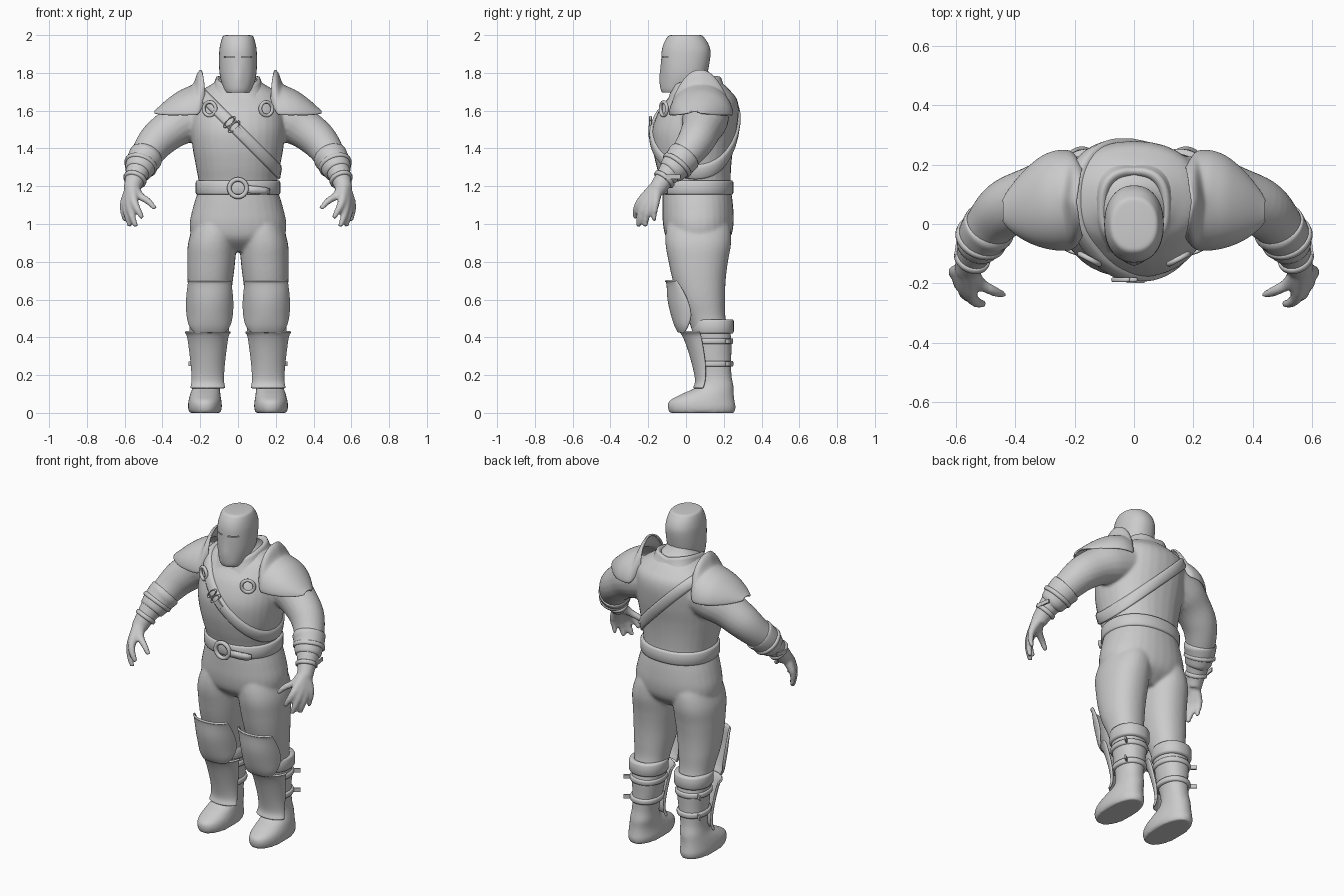
import bpy, bmesh
from math import sin, cos, pi, radians, copysign
from mathutils import Vector as V, Matrix, Euler
from mathutils.bvhtree import BVHTree

if "Cube" in bpy.data.objects:
    bpy.data.objects.remove(bpy.data.objects["Cube"])


def spline(keys, k=4):
    """Catmull-Rom interpolation of parameter tuples."""
    out = []
    for i in range(len(keys) - 1):
        p0, p1, p2, p3 = keys[max(i - 1, 0)], keys[i], keys[i + 1], keys[min(i + 2, len(keys) - 1)]
        for s in range(k):
            t = s / k
            out.append(tuple(.5 * (2 * b + (c - a) * t + (2 * a - 5 * b + 4 * c - d) * t * t
                             + (3 * b - a - 3 * c + d) * t ** 3) for a, b, c, d in zip(p0, p1, p2, p3)))
    return out + [tuple(keys[-1])]


def finish(ob, mirror=False, thick=0, subsurf=0):
    if mirror:
        ob.modifiers.new("mirror", 'MIRROR').use_mirror_merge = False
    if thick:
        m = ob.modifiers.new("thickness", 'SOLIDIFY')
        m.thickness, m.offset = thick, 0
    if subsurf:
        m = ob.modifiers.new("subsurf", 'SUBSURF')
        m.levels = m.render_levels = subsurf
    return ob


def grid(name, rows, closed=True, cap=True, **kw):
    """Skin between rows of points."""
    bm = bmesh.new()
    vs = [[bm.verts.new(p) for p in r] for r in rows]
    n = len(rows[0])
    for a, b in zip(vs, vs[1:]):
        for i in range(n if closed else n - 1):
            j = (i + 1) % n
            bm.faces.new((a[i], a[j], b[j], b[i]))
    if closed and cap:
        bm.faces.new(vs[0])
        bm.faces.new(vs[-1])
    bmesh.ops.recalc_face_normals(bm, faces=bm.faces)
    me = bpy.data.meshes.new(name)
    bm.to_mesh(me)
    bm.free()
    ob = bpy.data.objects.new(name, me)
    bpy.context.collection.objects.link(ob)
    me.shade_smooth()
    return finish(ob, **kw)


def ring(z, cx, cy, rx, ry, n=32, p=2.2):
    f = lambda c: copysign(abs(c) ** (2 / p), c)
    return [(cx + rx * f(cos(2 * pi * i / n)), cy + ry * f(sin(2 * pi * i / n)), z) for i in range(n)]


def loft(name, keys, k=4, p=2.2, **kw):
    return grid(name, [ring(*q, p=p) for q in spline(keys, k)], **kw)


def tube(name, keys, n=20, k=4, cap=True, **kw):
    """Round limb along (x, y, z, radius) keys."""
    pts = spline(keys, k)
    rows = []
    for i, q in enumerate(pts):
        t = V(pts[min(i + 1, len(pts) - 1)][:3]) - V(pts[max(i - 1, 0)][:3])
        rot = t.to_track_quat('Z', 'Y')
        rows.append([V(q[:3]) + rot @ V((q[3] * cos(2 * pi * j / n), q[3] * sin(2 * pi * j / n), 0)) for j in range(n)])
    return grid(name, rows, cap=cap, **kw)


def band(name, z0, z1, cx, cy, rx, ry, b=.014, **kw):
    e = min(.01, (z1 - z0) / 4)
    prof = [(-.015, z0), (b * .6, z0), (b, z0 + e), (b, z1 - e), (b * .6, z1), (-.015, z1)]
    return grid(name, [ring(z, cx, cy, rx + d, ry + d, 48) for d, z in prof], cap=False, **kw)


def plate(name, keys, cx, amax=85, thick=.012):
    """Curved front guard from (z, rx, cy, ry) keys."""
    rows = []
    for z, rx, cy, ry in spline(keys, 3):
        angles = [radians(-amax + 2 * amax * i / 16) for i in range(17)]
        rows.append([(cx + rx * sin(a), cy - ry * cos(a), z) for a in angles])
    return grid(name, rows, closed=False, mirror=True, thick=thick, subsurf=1)


def hoop(name, loc, R, r, rot=(pi / 2, 0, 0), scale=(1, 1, 1), mirror=False):
    bpy.ops.mesh.primitive_torus_add(major_radius=R, minor_radius=r, major_segments=32, minor_segments=10)
    ob = bpy.context.object
    ob.name = name
    ob.data.transform(Matrix.Translation(loc) @ Euler(rot).to_matrix().to_4x4() @ Matrix.Diagonal((*scale, 1)))
    ob.data.shade_smooth()
    return finish(ob, mirror)


def box(name, loc, size, rz=0, ry=0, mirror=False):
    bpy.ops.mesh.primitive_cube_add(size=1)
    ob = bpy.context.object
    ob.name = name
    ob.data.transform(Matrix.Translation(loc) @ Matrix.Rotation(rz, 4, 'Z') @ Matrix.Rotation(ry, 4, 'Y')
                      @ Matrix.Diagonal((*size, 1)))
    return finish(ob, mirror)


# Torso
torso = loft("body", [
    (.855, 0, .065, .13, .09), (.92, 0, .065, .235, .165), (1.0, 0, .065, .256, .187), (1.1, 0, .062, .235, .187),
    (1.2, 0, .055, .208, .182), (1.3, 0, .042, .222, .197), (1.4, 0, .037, .24, .213), (1.5, 0, .045, .25, .224),
    (1.6, 0, .068, .245, .212), (1.66, 0, .085, .235, .185), (1.7, 0, .085, .205, .155),
    (1.74, 0, .08, .14, .12), (1.78, 0, .05, .09, .09), (1.84, 0, .02, .07, .08)])
bvh = BVHTree.FromObject(torso, bpy.context.evaluated_depsgraph_get())

# Limbs, built on both sides and fused with the torso
parts = [torso]
for s in (1, -1):
    legk = [(0, .175, .085, .083, .172), (.03, .175, .083, .09, .18), (.065, .175, .085, .087, .172),
            (.10, .173, .115, .08, .138), (.14, .168, .155, .072, .097), (.2, .163, .155, .068, .086),
            (.3, .155, .145, .08, .095), (.4, .152, .14, .09, .1), (.5, .15, .11, .095, .1),
            (.6, .15, .085, .11, .122), (.7, .147, .07, .12, .14), (.8, .142, .065, .127, .157),
            (.9, .136, .065, .128, .174), (1.0, .115, .065, .115, .165), (1.1, .09, .06, .08, .12)]
    parts.append(loft("leg", [(q[0], s * q[1], *q[2:]) for q in legk]))
    arm = [(.16, .11, 1.58, .12), (.27, .10, 1.55, .122), (.35, .083, 1.505, .107), (.425, .055, 1.445, .099),
           (.475, .01, 1.38, .087), (.517, -.055, 1.31, .073), (.548, -.12, 1.23, .052), (.562, -.155, 1.18, .045)]
    digits = [[(.55, -.24, 1.12, .023), (.528, -.265, 1.07, .018), (.505, -.268, 1.03, .013)],
              [(.573, -.22, 1.105, .023), (.56, -.245, 1.04, .018), (.54, -.25, .985, .013)],
              [(.59, -.19, 1.10, .023), (.585, -.21, 1.04, .018), (.57, -.215, .985, .013)],
              [(.605, -.16, 1.11, .021), (.607, -.168, 1.06, .016), (.597, -.168, 1.015, .012)],
              [(.52, -.20, 1.15, .022), (.475, -.225, 1.12, .018), (.438, -.24, 1.08, .013)]]
    for keys in [arm] + [[(.56, -.155, 1.2, .035)] + d for d in digits]:
        parts.append(tube("limb", [(s * q[0], *q[1:]) for q in keys]))
bpy.ops.object.select_all(action='DESELECT')
for o in parts:
    o.select_set(True)
bpy.context.view_layer.objects.active = torso
bpy.ops.object.join()
m = torso.modifiers.new("fuse", 'REMESH')
m.mode, m.voxel_size, m.use_smooth_shade = 'VOXEL', .009, True
m = torso.modifiers.new("relax", 'SMOOTH')
m.factor, m.iterations = .5, 6

# Helmet with a front ridge and eye slits
rows = []
for q in spline([(1.695, 0, -.035, .066, .088), (1.72, 0, -.02, .08, .11), (1.8, 0, -.008, .098, .122),
                 (1.9, 0, .0, .1, .13), (1.95, 0, .0, .094, .12), (1.985, 0, -.002, .084, .1),
                 (1.997, 0, -.002, .075, .088), (2.0, 0, -.002, .06, .075)], 4):
    w = max(0, 1 - abs(q[0] - 1.77) / .1) * .012
    rows.append([(x, y - (w * max(0, 1 - abs(x) / .04) if y < 0 else 0), z) for x, y, z in ring(*q, n=48)])
helmet = grid("helmet", rows)
for s in (1, -1):
    cut = box("eye_slit_cutter", (s * .048, -.12, 1.885), (.062, .07, .006), rz=s * .3)
    cut.hide_render = True
    cut.hide_set(True)
    m = helmet.modifiers.new("slit", 'BOOLEAN')
    m.operation, m.object = 'DIFFERENCE', cut

# Collar, low in front and high behind
rows = []
for d, h in [(.05, -.05), (.03, -.02), (.017, .02), (.012, .035), (.0, .04), (-.012, .03), (-.016, -.03)]:
    rows.append([(x, y, 1.705 + h + .2 * (y - .05) + .25 * abs(x)) for x, y, z in ring(0, 0, .055, .105 + d, .12 + d, 48, 2.6)])
grid("collar", rows, cap=False)

# Shoulder guards with raised inner fins
rows = []
for x, yc, ry, zb, h in spline([(.195, .075, .115, 1.64, .175), (.212, .075, .14, 1.61, .185), (.23, .078, .16, 1.58, .165),
                                (.255, .08, .165, 1.575, .15), (.31, .075, .15, 1.575, .125),
                                (.37, .062, .112, 1.575, .082), (.42, .05, .062, 1.58, .032), (.44, .045, .03, 1.585, .01)], 3):
    rows.append([(x - .02 * abs(cos(t)) * (x < .25), yc - ry * cos(t), zb + h * sin(t))
                 for t in [pi * i / 20 for i in range(21)]])
grid("shoulder_guard", rows, closed=False, mirror=True, thick=.012, subsurf=1)

# Diagonal chest strap laid on the torso
c, u, n = V((0, .05, 1.495)), V((1, 0, -1)).normalized(), V((1, 0, 1)).normalized()
sect = [(-.03, -.012), (-.03, .008), (-.02, .015), (.02, .015), (.03, .008), (.03, -.012)]
rows = [[] for _ in sect]
for i in range(64):
    d = u * cos(2 * pi * i / 64) + V((0, 1, 0)) * sin(2 * pi * i / 64)
    for r, (w, off) in zip(rows, sect):
        hit = bvh.ray_cast(c + n * w, d)[0]
        r.append(hit + d * off)
grid("chest_strap", rows, cap=False)
for k, (x, z) in enumerate([(-.045, 1.54), (-.02, 1.515)]):
    hoop("strap_loop", (x, -.188, z), .036, .006, (pi / 2, pi / 4, 0), (.4, 1, 1.2))
box("strap_tip", (.005, -.192, 1.49), (.05, .014, .036), ry=pi / 4)
hoop("chest_ring", (.15, -.118, 1.61), .036, .0095, (pi / 2, 0, radians(28)), mirror=True)

# Belt, buckle and loose end
band("belt", 1.155, 1.23, 0, .055, .21, .182)
hoop("belt_buckle", (0, -.15, 1.19), .046, .012)
rows = []
for z0, z1, x in [(1.165, 1.205, .04), (1.16, 1.2, .1), (1.155, 1.195, .14), (1.162, 1.187, .165)]:
    y = .055 - .206 * (1 - (x / .24) ** 2.2) ** (1 / 2.2)
    rows.append([(x, y, z0), (x, y, z1)])
grid("belt_end", rows, closed=False, thick=.014)

# Knee and shin guards
plate("knee_guard", [(.70, .112, -.045, .065), (.685, .113, -.03, .068), (.6, .122, .02, .113),
                     (.52, .12, .04, .115), (.46, .105, .02, .075), (.425, .075, -.005, .03)], .15)
plate("shin_guard", [(.43, .122, .085, .115), (.41, .108, .09, .105), (.35, .098, .1, .09),
                     (.25, .086, .112, .073), (.17, .082, .108, .054), (.13, .09, .095, .053)], .16)

# Boot cuffs, straps and strap ends
band("boot_cuff", .42, .495, .152, .142, .092, .098, .013, mirror=True)
band("upper_boot_strap", .365, .395, .153, .142, .09, .1, .008, mirror=True)
band("lower_boot_strap", .245, .275, .158, .148, .08, .095, .008, mirror=True)
for z in (.38, .26):
    box("boot_strap_end", (.235, .215, z), (.06, .008, .024), rz=radians(35), mirror=True)

# Forearm cuffs and straps
tube("forearm_cuff", [(.482, 0, 1.368, .07), (.486, -.008, 1.36, .09), (.5, -.025, 1.338, .088),
                      (.517, -.055, 1.305, .08), (.53, -.08, 1.275, .07), (.532, -.085, 1.27, .05)], 32, 3, False, mirror=True)
for nm, a, r in [("forearm_strap", (.515, -.047, 1.312), .083), ("wrist_strap", (.545, -.115, 1.237), .056)]:
    d = V((.3, -.62, -.75)).normalized()
    tube(nm, [(*(V(a) + d * t), r + e) for t, e in [(-.014, -.02), (-.012, 0), (-.008, .006), (.008, .006), (.012, 0), (.014, -.02)]],
         32, 1, False, mirror=True)
box("wrist_strap_end", (.597, -.07, 1.25), (.008, .08, .022), rz=radians(8), mirror=True)
